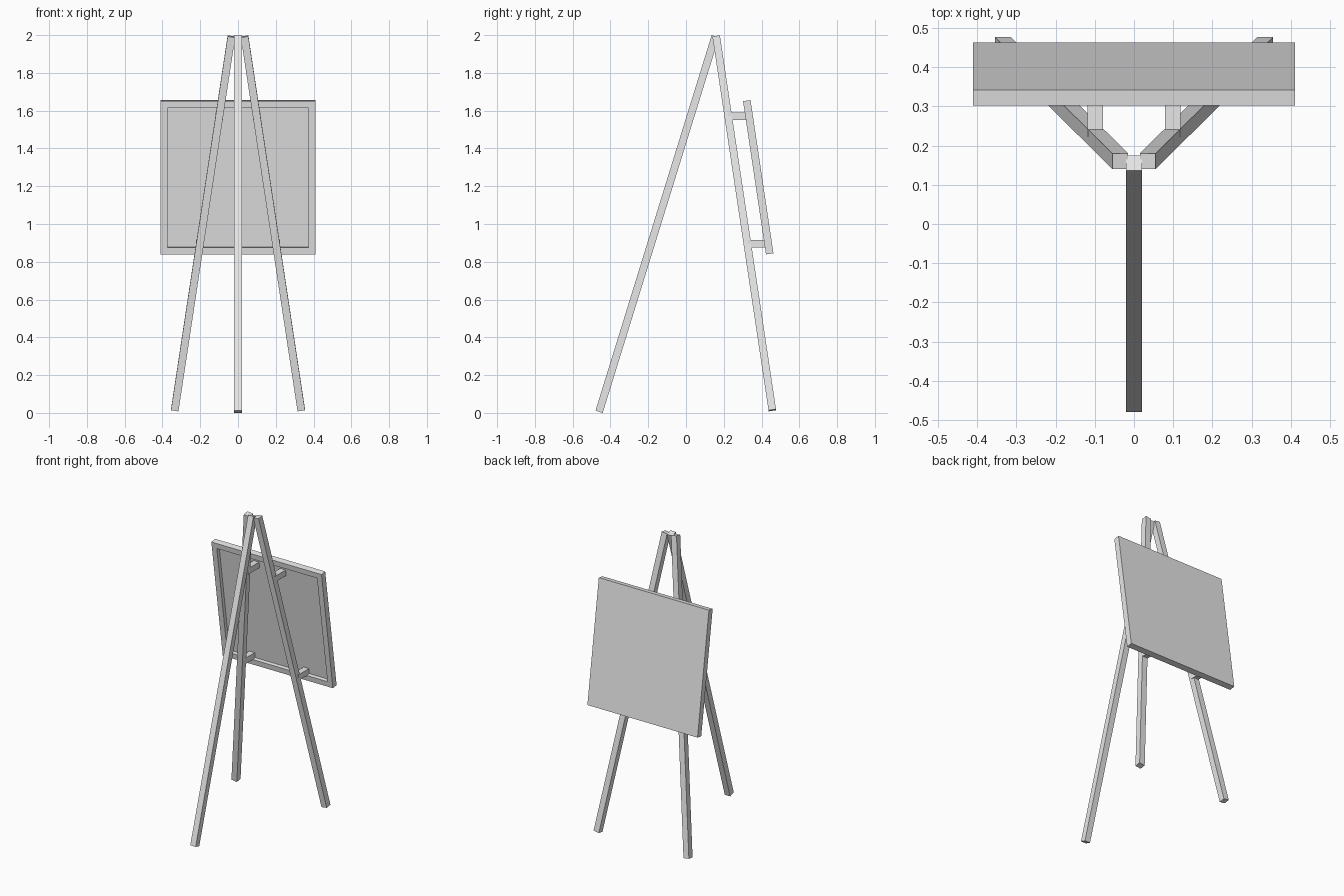
import bpy, bmesh, math
from mathutils import Matrix, Vector

old = bpy.data.objects.get("Cube")
if old:
    bpy.data.objects.remove(old, do_unlink=True)

# One plain grey for everything
GREY = (0.8, 0.8, 0.8, 1.0)
mat = bpy.data.materials.new("light_grey")
mat.use_nodes = True
mat.diffuse_color = GREY
mat.node_tree.nodes["Principled BSDF"].inputs["Base Color"].default_value = GREY

BAR = 0.04  # thickness shared by legs, pegs and board


def box(name, size, matrix):
    """Box of the given size placed by a matrix; returns the object."""
    mesh = bpy.data.meshes.new(name)
    bm = bmesh.new()
    bmesh.ops.create_cube(bm, size=1, matrix=Matrix.Diagonal((*size, 1)))
    bm.to_mesh(mesh)
    bm.free()
    mesh.materials.append(mat)
    obj = bpy.data.objects.new(name, mesh)
    obj.matrix_world = matrix
    bpy.context.collection.objects.link(obj)
    return obj


def bar(name, foot, head):
    """Square bar between two points, its sides kept in line with x and y."""
    foot, head = Vector(foot), Vector(head)
    along = (head - foot).normalized()
    side = (Vector((1, 0, 0)) - along * along.x).normalized()
    depth = along.cross(side)
    turn = Matrix((side, depth, along)).transposed().to_4x4()
    return box(name, (BAR, BAR, (head - foot).length),
               Matrix.Translation((foot + head) / 2) @ turn)


# Single leg on the front side
bar("front_leg", (0, -0.46, 0.006), (0, 0.155, 1.994))

# Splayed pair of legs, each with two pegs that carry the board
foot, head = Vector((0.335, 0.457, 0.014)), Vector((0.035, 0.16, 1.993))
for label, s in (("left", 1), ("right", -1)):
    flip = Vector((s, 1, 1))
    bar(label + "_leg", foot * flip, head * flip)
    for level, z, end in (("upper", 1.57, 0.345), ("lower", 0.895, 0.445)):
        p = head.lerp(foot, (head.z - z) / (head.z - foot.z))
        box(f"{label}_{level}_peg", (BAR, end - p.y, BAR),
            Matrix.Translation((s * p.x, (p.y + end) / 2, z)))

# Tilted board with a recessed panel on the side facing the legs
board = box("board", (0.82, BAR, 0.82),
            Matrix.Translation((0, 0.3825, 1.2475)) @ Matrix.Rotation(math.radians(8.5), 4, "X"))
bm = bmesh.new()
bm.from_mesh(board.data)
bm.normal_update()
inner = [f for f in bm.faces if f.normal.y < -0.9]
bmesh.ops.inset_region(bm, faces=inner, thickness=0.037, use_even_offset=True)
ring = bmesh.ops.extrude_face_region(bm, geom=inner)
bmesh.ops.translate(bm, vec=(0, 0.025, 0),
                    verts=[v for v in ring["geom"] if isinstance(v, bmesh.types.BMVert)])
bmesh.ops.delete(bm, geom=[f for f in inner if f.is_valid], context="FACES_ONLY")
bmesh.ops.recalc_face_normals(bm, faces=bm.faces)
bm.to_mesh(board.data)
bm.free()
